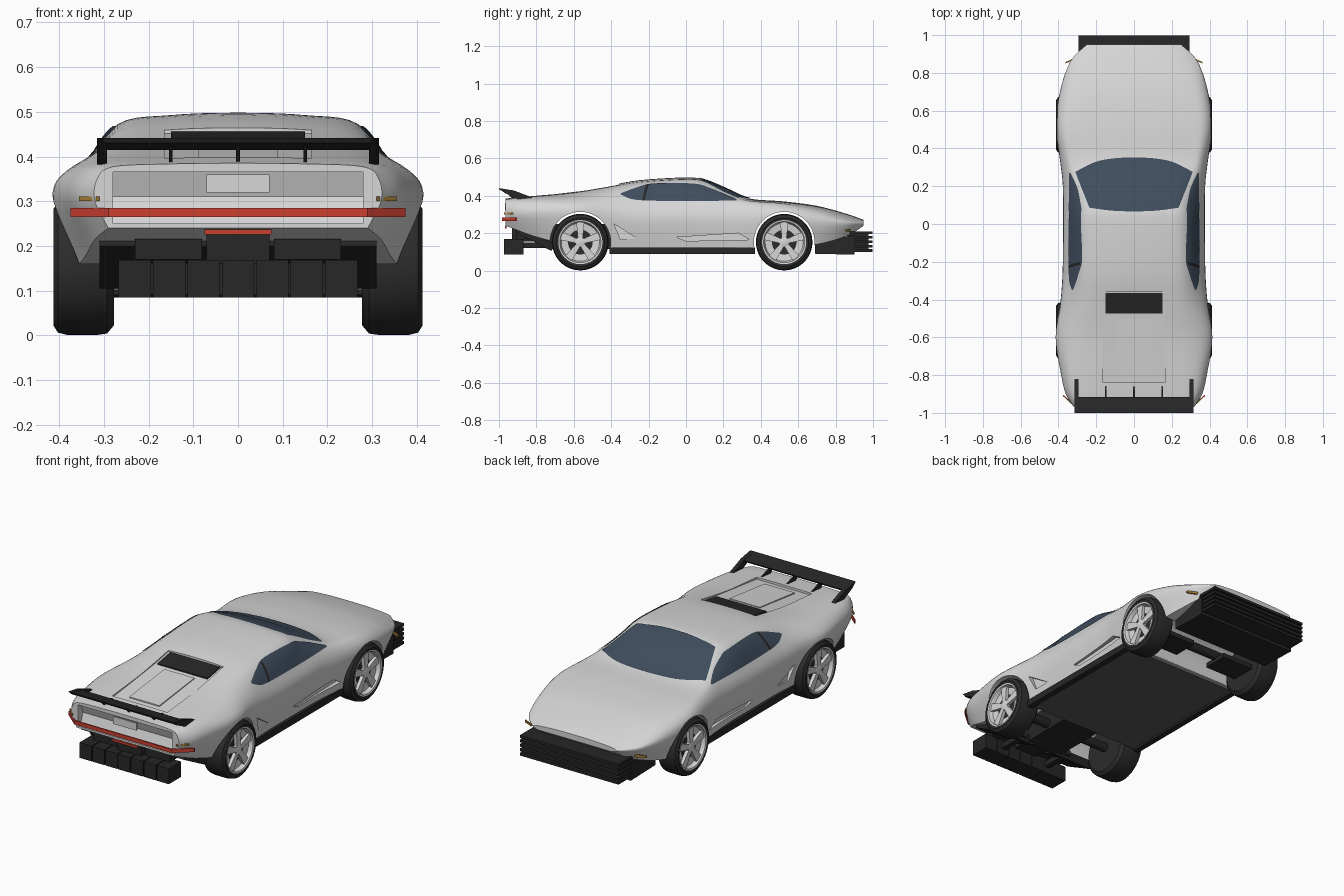
import bpy, bmesh, math
from mathutils import Vector
from mathutils.bvhtree import BVHTree

if "Cube" in bpy.data.objects:
    bpy.data.objects.remove(bpy.data.objects["Cube"])


def mat(name, r, g, b):
    m = bpy.data.materials.new(name)
    m.diffuse_color = (r, g, b, 1)
    m.use_nodes = True
    m.node_tree.nodes["Principled BSDF"].inputs["Base Color"].default_value = m.diffuse_color
    return m


PAINT = mat("light_grey_paint", .68, .68, .68)
BLACK = mat("black_trim", .02, .02, .02)
RUBBER = mat("tyre_black", .025, .025, .025)
GLASS = mat("blue_grey_glass", .05, .075, .11)
RED = mat("red_lamp", .6, .05, .03)
AMBER = mat("amber_lamp", .4, .22, .04)
FLOOR = mat("floor_grey", .1, .1, .1)


def finish(name, bm, material, angle=35):
    bmesh.ops.recalc_face_normals(bm, faces=bm.faces)
    me = bpy.data.meshes.new(name)
    bm.to_mesh(me)
    bm.free()
    me.materials.append(material)
    me.shade_smooth()
    me.set_sharp_from_angle(angle=math.radians(angle))
    ob = bpy.data.objects.new(name, me)
    bpy.context.collection.objects.link(ob)
    return ob


def prism(name, poly, x0, x1, material):
    """Side outline in (y, z) extruded from x0 to x1."""
    bm = bmesh.new()
    a = [bm.verts.new((x0, y, z)) for y, z in poly]
    b = [bm.verts.new((x1, y, z)) for y, z in poly]
    bm.faces.new(a)
    bm.faces.new(b)
    for i in range(len(a)):
        j = (i + 1) % len(a)
        bm.faces.new((a[i], a[j], b[j], b[i]))
    return finish(name, bm, material)


def box(name, x0, x1, y0, y1, z0, z1, material):
    return prism(name, [(y0, z0), (y1, z0), (y1, z1), (y0, z1)], x0, x1, material)


def lathe(name, profile, y, z, material, n=48):
    """Profile of (x, radius) turned about an axis along x."""
    bm = bmesh.new()
    rings = [[bm.verts.new((x, y + r * math.cos(2 * math.pi * k / n), z + r * math.sin(2 * math.pi * k / n)))
              for k in range(n)] for x, r in profile]
    for a, b in zip(rings, rings[1:]):
        for k in range(n):
            bm.faces.new((a[k], a[(k + 1) % n], b[(k + 1) % n], b[k]))
    bm.faces.new(rings[0])
    bm.faces.new(rings[-1])
    return finish(name, bm, material)


def smooth_path(pts, n):
    """Catmull-Rom curve through points of any dimension."""
    out = []
    for i in range(len(pts) - 1):
        p = [pts[max(i - 1, 0)], pts[i], pts[i + 1], pts[min(i + 2, len(pts) - 1)]]
        for k in range(n):
            t = k / n
            out.append(tuple(.5 * (2 * b + (c - a) * t + (2 * a - 5 * b + 4 * c - d) * t * t
                                   + (3 * b - a - 3 * c + d) * t ** 3) for a, b, c, d in zip(*p)))
    return out + [tuple(pts[-1])]


# Body stations: y, bottom z, bottom x, widest x, its z, shoulder x z, roof edge x z, top z
STATIONS = [
    (-.965, .24, .29, .32, .30, .315, .35, .28, .377, .385),
    (-.90, .215, .32, .36, .30, .345, .357, .29, .386, .392),
    (-.80, .18, .34, .385, .30, .362, .365, .29, .393, .402),
    (-.60, .13, .375, .415, .30, .385, .367, .29, .407, .422),
    (-.42, .12, .365, .39, .29, .358, .375, .27, .435, .452),
    (-.25, .12, .355, .378, .28, .342, .375, .27, .458, .483),
    (0, .12, .355, .375, .28, .342, .37, .27, .472, .498),
    (.10, .12, .355, .375, .28, .342, .37, .26, .463, .485),
    (.22, .12, .36, .378, .28, .343, .37, .275, .415, .436),
    (.34, .12, .37, .392, .28, .357, .36, .29, .375, .385),
    (.52, .12, .38, .414, .28, .378, .347, .29, .362, .370),
    (.70, .14, .36, .392, .26, .36, .315, .28, .335, .346),
    (.86, .185, .30, .337, .25, .315, .272, .25, .29, .303),
    (.95, .24, .22, .25, .25, .235, .26, .18, .266, .271)]

bm = bmesh.new()
rings = []
for y, zb, xb, w, zs, xh, zh, xr, zr, zt in smooth_path(STATIONS, 5):
    half = [(xb, zb), (w, zs), (xh, zh), (xr, zr), (.55 * xr, zt - .2 * (zt - zr))]
    full = half + [(0, zt)] + [(-x, z) for x, z in reversed(half)]
    rings.append([bm.verts.new((x, y, z)) for x, z in smooth_path(full, 5)])
for a, b in zip(rings, rings[1:]):
    for i in range(len(a)):
        j = (i + 1) % len(a)
        bm.faces.new((a[i], a[j], b[j], b[i]))
bm.faces.new(rings[0])
bm.faces.new(rings[-1])
bmesh.ops.recalc_face_normals(bm, faces=bm.faces)
skin = BVHTree.FromBMesh(bm)
body = finish("body", bm, PAINT)

# Cutters: wheel bays, rear panel recess, engine deck, side scoops
REAR, FRONT, HUB = -.565, .525, .152
cutters = [lathe("wheel_bay_cutter", [(-.6, .162), (.6, .162)], y, HUB, PAINT) for y in (REAR, FRONT)]
cutters.append(prism("rear_panel_cutter", [(-1.1, .25), (-.945, .25), (-.925, .31), (-.945, .365), (-1.1, .365)],
                     -.28, .28, PAINT))
cutters.append(prism("deck_cutter", [(-.36, .55), (-.36, .452), (-.48, .43), (-.84, .386), (-.84, .55)],
                     -.165, .165, PAINT))
for s in (1, -1):
    cutters.append(prism("scoop_cutter", [(-.385, .25), (-.35, .165), (-.26, .17)], s * .358, s * .5, PAINT))
    cutters.append(prism("door_scoop_cutter", [(-.05, .178), (.28, .2), (.34, .165), (0, .158)],
                         s * .352, s * .5, PAINT))
for c in cutters:
    c.hide_render = True
    m = body.modifiers.new("cut", 'BOOLEAN')
    m.operation = 'DIFFERENCE'
    m.object = c
cut = bpy.data.meshes.new_from_object(body.evaluated_get(bpy.context.evaluated_depsgraph_get()))
body.modifiers.clear()
body.data = cut
cut.shade_smooth()
cut.set_sharp_from_angle(angle=math.radians(35))
for c in cutters:
    bpy.data.objects.remove(c)


def pane(name, rail_a, rail_b, side, material, lift=.004):
    """Panel between two rails, laid on the body skin from the side (y, z) or from above (x, y)."""
    bm = bmesh.new()
    rows = []
    for a, b in zip(smooth_path(rail_a, 5), smooth_path(rail_b, 5)):
        row = []
        for k in range(9):
            u, v = Vector(a).lerp(Vector(b), k / 8)
            start, way = ((1, u, v), (-1, 0, 0)) if side else ((u, v, 1), (0, 0, -1))
            hit, normal, _, _ = skin.ray_cast(Vector(start), Vector(way))
            p = hit + normal * lift
            row.append(bm.verts.new((p.x * (side or 1), p.y, p.z)))
        rows.append(row)
    for a, b in zip(rows, rows[1:]):
        for k in range(8):
            bm.faces.new((a[k], a[k + 1], b[k + 1], b[k]))
    return finish(name, bm, material)


# Glass
pane("windscreen", [(-.31, .275), (-.18, .335), (0, .352), (.18, .335), (.31, .275)],
     [(-.235, .085), (-.12, .07), (0, .066), (.12, .07), (.235, .085)], 0, GLASS)
for s in (1, -1):
    pane("side_window", [(-.35, .41), (-.26, .443), (-.17, .463), (.03, .463), (.12, .442), (.27, .378)],
         [(-.35, .405), (-.29, .38), (-.19, .372), (.0, .37), (.12, .37), (.27, .373)], s, GLASS)
    pane("window_pillar", [(-.215, .453), (-.2, .456)], [(-.235, .374), (-.22, .374)], s, BLACK, .006)
prism("rear_window", [(-.365, .456), (-.475, .437), (-.475, .431), (-.365, .449)], -.15, .15, BLACK)
prism("engine_cover", [(-.5, .432), (-.8, .397), (-.8, .385), (-.5, .42)], -.09, .09, PAINT)


# Wheels
def wheel(s, y, inner):
    o = .413
    lathe("tyre", [(s * x, r) for x, r in [(inner, .09), (inner, .13), (inner + .015, .148), (inner + .035, .151),
                                          (o - .03, .151), (o - .01, .146), (o, .13), (o - .004, .117),
                                          (o - .03, .11)]], y, HUB, RUBBER)
    lathe("rim", [(s * x, r) for x, r in [(o - .05, .11), (o - .002, .118), (o - .004, .11), (o - .025, .102),
                                         (o - .035, .03), (o - .012, .026), (o - .008, .012)]], y, HUB, PAINT)
    for k in range(5):
        a = math.pi / 2 + k * 2 * math.pi / 5
        d, t = Vector((math.cos(a), math.sin(a))), Vector((-math.sin(a), math.cos(a)))
        c = Vector((y, HUB))
        prism("wheel_spoke", [c + d * .015 - t * .012, c + d * .108 - t * .022, c + d * .108 + t * .022,
                              c + d * .015 + t * .012], s * (o - .04), s * (o - .012), PAINT)


for s in (1, -1):
    wheel(s, REAR, .278)
    wheel(s, FRONT, .29)
for y in (REAR, FRONT):
    lathe("axle", [(-.3, .025), (.3, .025)], y, HUB, BLACK, 16)

# Underside
box("floor_pan", -.36, .36, -.41, .37, .1, .122, FLOOR)
box("engine_block", -.11, .11, -.74, -.4, .115, .25, BLACK)
box("gearbox", -.07, .07, -.93, -.7, .155, .225, BLACK)
prism("front_valance", [(.69, .09), (.9, .085), (.9, .19), (.69, .155)], -.3, .3, BLACK)
for s in (1, -1):
    box("side_skirt", s * .34, s * .372, -.41, .37, .088, .124, BLACK)
    box("exhaust_box", s * .08, s * .23, -.91, -.76, .17, .215, BLACK)
    prism("rear_under_tray", [(-.9, .2), (-.72, .105), (-.7, .14), (-.88, .225)], s * .07, s * .31, BLACK)
    box("front_suspension_arm", s * .1, s * .3, .46, .6, .11, .135, BLACK)
    box("bumper_bracket", s * .13, s * .16, -.9, -.7, .12, .15, BLACK)

# Front bumper with horizontal slats
box("front_bumper", -.285, .285, .86, .975, .1, .21, BLACK)
for k in range(5):
    box("bumper_slat", -.295, .295, .87, .998, .1 + k * .024, .114 + k * .024, BLACK)

# Rear bumper: seven blocks on a beam
box("rear_bumper_beam", -.265, .265, -.955, -.87, .09, .162, BLACK)
for k in range(7):
    x = (k - 3) * .077
    box("rear_bumper_block", x - .036, x + .036, -.972, -.868, .085, .168, BLACK)

# Rear wing on struts
prism("rear_wing", [(-1, .441), (-.995, .43), (-.92, .415), (-.915, .424)], -.3, .3, BLACK)
for x in (-.15, 0, .15):
    prism("wing_strut", [(-.97, .43), (-.85, .393), (-.93, .385)], x - .004, x + .004, BLACK)
for s in (1, -1):
    prism("wing_end", [(-1, .441), (-.97, .415), (-.9, .382), (-.82, .39), (-.92, .428)], s * .293, s * .315, BLACK)


# Lamps and plate: thin strips following a plan path
def strip(name, path, z0, z1, material):
    bm = bmesh.new()
    cols = [[bm.verts.new(p) for p in ((x, y, z0), (x, y, z1), (x, y + .008, z1), (x, y + .008, z0))] for x, y in path]
    for a, b in zip(cols, cols[1:]):
        for k in range(4):
            bm.faces.new((a[k], a[(k + 1) % 4], b[(k + 1) % 4], b[k]))
    bm.faces.new(cols[0])
    bm.faces.new(cols[-1])
    finish(name, bm, material)


strip("tail_lamp_bar", [(-.375, -.912), (-.29, -.985), (.29, -.985), (.375, -.912)], .265, .285, RED)
strip("lower_red_lamp", [(-.075, -.968), (.075, -.968)], .225, .237, RED)
strip("rear_plate", [(-.07, -.968), (.07, -.968)], .32, .36, PAINT)
for s in (1, -1):
    strip("rear_amber_lamp", [(s * .31, -.972), (s * .356, -.93)], .3, .311, AMBER)
    strip("front_amber_lamp", [(s * .31, .873), (s * .362, .85)], .208, .22, AMBER)
